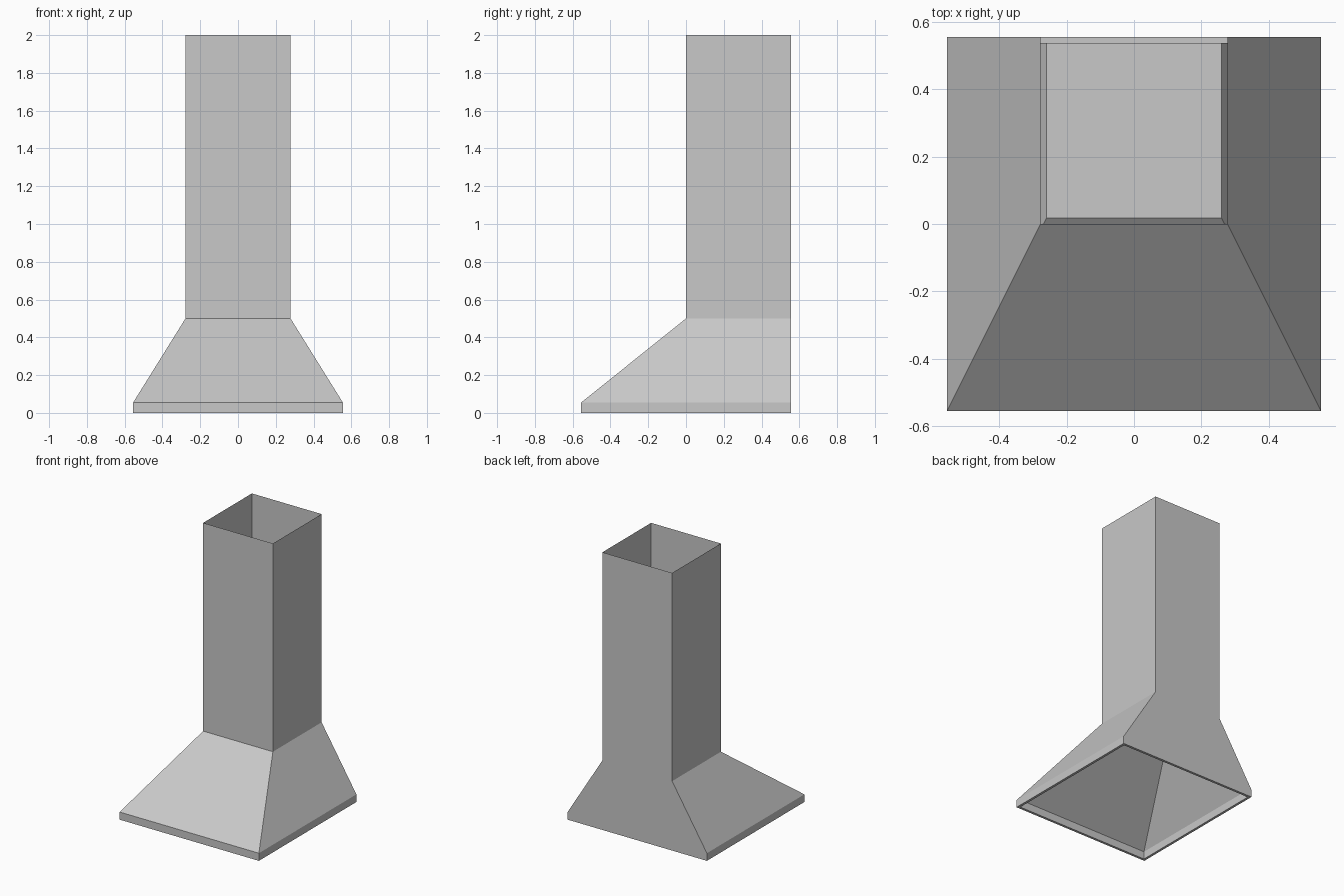
import bpy
import bmesh

default_cube = bpy.data.objects.get("Cube")
if default_cube:
    bpy.data.objects.remove(default_cube, do_unlink=True)

HALF = 0.555      # half width of the hood
FLUE = 0.278      # half width of the chimney
WALL = 0.018      # sheet thickness of the hood
LIP, SHOULDER, TOP = 0.055, 0.5, 2.0

steel = bpy.data.materials.new("brushed grey")
steel.use_nodes = True
grey = (0.58, 0.58, 0.58, 1)
steel.diffuse_color = grey
steel.node_tree.nodes["Principled BSDF"].inputs["Base Color"].default_value = grey


def ring(half, front, z, inset=0.0):
    """Rectangle whose back edge is flush with the wall plane."""
    x, y0, y1 = half - inset, front + inset, HALF - inset
    return [(-x, y0, z), (x, y0, z), (x, y1, z), (-x, y1, z)]


def loft(name, rings, cap_end=False):
    """Skin a sequence of rectangles with flat quads."""
    bm = bmesh.new()
    loops = [[bm.verts.new(p) for p in r] for r in rings]
    for a, b in zip(loops, loops[1:]):
        for i in range(4):
            j = (i + 1) % 4
            bm.faces.new((b[i], b[j], a[j], a[i]))
    if cap_end:
        bm.faces.new(loops[-1][::-1])
    mesh = bpy.data.meshes.new(name)
    bm.to_mesh(mesh)
    bm.free()
    mesh.materials.append(steel)
    obj = bpy.data.objects.new(name, mesh)
    bpy.context.collection.objects.link(obj)
    return obj


# Open sheet chimney
loft("chimney", [ring(FLUE, 0, TOP), ring(FLUE, 0, SHOULDER)])

# Hood: outer skin down to the rim, then the inner skin up to a closed top
outer = [(FLUE, 0, SHOULDER), (HALF, -HALF, LIP), (HALF, -HALF, 0)]
loft("hood",
     [ring(*r) for r in outer] + [ring(*r, inset=WALL) for r in reversed(outer)],
     cap_end=True)
